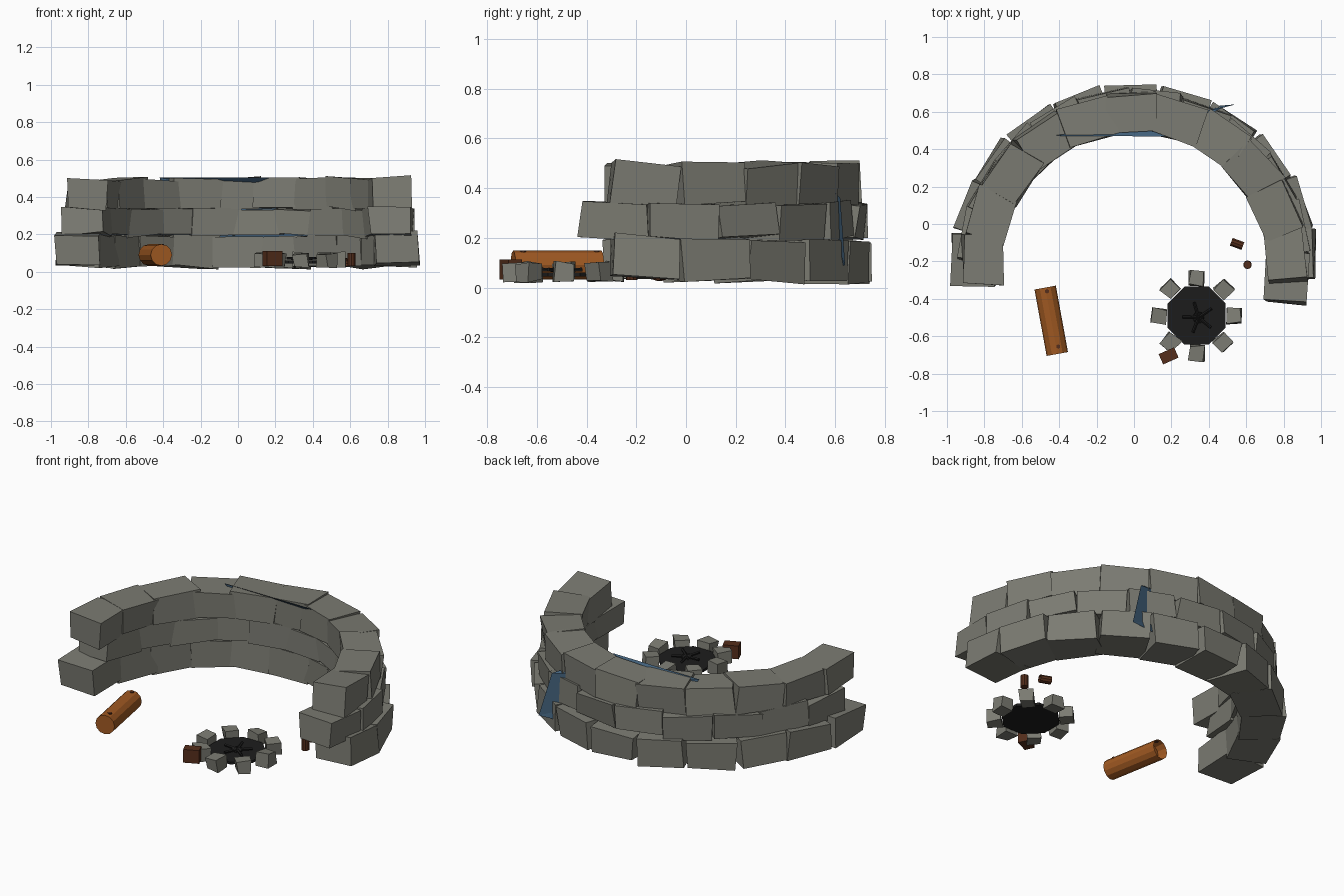
import bpy, bmesh, math, random
from mathutils import Vector, Matrix

if "Cube" in bpy.data.objects:
    bpy.data.objects.remove(bpy.data.objects["Cube"])

random.seed(11)


def mat(name, rgb):
    m = bpy.data.materials.new(name)
    m.diffuse_color = (*rgb, 1)
    m.use_nodes = True
    m.node_tree.nodes["Principled BSDF"].inputs["Base Color"].default_value = m.diffuse_color
    return m


STONE = mat("grey stone", (0.2, 0.2, 0.17))
BARK = mat("orange bark", (0.35, 0.1, 0.016))
BROWN = mat("dark brown", (0.09, 0.027, 0.011))
CHAR = mat("charcoal", (0.012, 0.012, 0.012))
BLUE = mat("blue cloth", (0.055, 0.12, 0.2))


def finish(bm, name, m, matrix=Matrix()):
    bmesh.ops.recalc_face_normals(bm, faces=bm.faces)
    me = bpy.data.meshes.new(name)
    bm.to_mesh(me)
    bm.free()
    me.materials.append(m)
    ob = bpy.data.objects.new(name, me)
    ob.matrix_world = matrix
    bpy.context.collection.objects.link(ob)
    return ob


def block(name, m, loc, size, rot=0, jitter=0.0, tilt=0.0):
    """Box with slightly knocked corners and a slight tilt."""
    bm = bmesh.new()
    bmesh.ops.create_cube(bm, size=1)
    for v in bm.verts:
        v.co = Vector([c * s + random.uniform(-jitter, jitter) for c, s in zip(v.co, size)])
    t = lambda: random.uniform(-tilt, tilt)
    mx = (Matrix.Translation(loc) @ Matrix.Rotation(rot + t(), 4, 'Z')
          @ Matrix.Rotation(t(), 4, 'X') @ Matrix.Rotation(t(), 4, 'Y'))
    return finish(bm, name, m, mx)


def rod(name, m, a, b, r, sides=10, open_end=False, turn=0.0):
    """Cylinder between two points; open_end hollows the end at b."""
    a, b = Vector(a), Vector(b)
    bm = bmesh.new()
    bmesh.ops.create_cone(bm, cap_ends=True, segments=sides, radius1=r, radius2=r,
                          depth=(b - a).length, matrix=Matrix.Rotation(turn, 4, 'Z'))
    if open_end:
        top = [f for f in bm.faces if f.normal.z > 0.9]
        bmesh.ops.inset_region(bm, faces=top, thickness=r * 0.1)
        bmesh.ops.translate(bm, verts=list({v for f in top for v in f.verts}),
                            vec=(0, 0, -r))
    q = (b - a).to_track_quat('Z', 'Y').to_matrix().to_4x4()
    return finish(bm, name, m, Matrix.Translation((a + b) / 2) @ q)


# Curved dry stone wall: three courses, the middle one shifted half a block
PITCH = math.radians(17.4)
for bottom, top, r0, r1, start in ((0.032, 0.195, 0.72, 0.957, -5.0),
                                   (0.195, 0.338, 0.71, 0.933, -13.2),
                                   (0.335, 0.497, 0.705, 0.913, -5.0)):
    for i in range(11):
        a = math.radians(start) + PITCH * (i + 0.5)
        r = (r0 + r1) / 2
        # The lowest stones dip a little towards the back and spread at the ends
        dip = 0.008 * (1 - 2 * math.sin(a)) if bottom < 0.1 else 0
        out = 0.015 * abs(math.cos(a)) if bottom < 0.1 else 0
        loc = ((r + out) * math.cos(a), -0.22 + r * math.sin(a), (bottom + top) / 2 + dip)
        block("wall_stone", STONE, loc, (r1 - r0, 0.272, top - bottom), a, 0.011, 0.055)

# Blue cloth caught in the wall
bm = bmesh.new()
cloth = [bm.verts.new(c) for c in ((-0.42, 0.472, 0.503), (0.16, 0.468, 0.505),
                                   (0.47, 0.62, 0.36), (0.545, 0.64, 0.09),
                                   (-0.14, 0.58, 0.08))]
for i in range(1, 4):
    bm.faces.new((cloth[0], cloth[i], cloth[i + 1]))
finish(bm, "blue_cloth", BLUE)

# Hollow log with two knots
rod("log", BARK, (-0.41, -0.695, 0.09), (-0.475, -0.34, 0.09), 0.058, 12, True)
for x, y in ((-0.405, -0.655), (-0.465, -0.36)):
    rod("log_knot", BROWN, (x, y, 0.14), (x, y, 0.149), 0.012, 6)

# Fire pit: charred bed, ring of stones, burnt sticks
PX, PY = 0.335, -0.49
rod("ash_bed", CHAR, (PX, PY, 0.045), (PX, PY, 0.06), 0.168, 8, turn=math.pi / 8)
for i in range(8):
    a = i * math.pi / 4
    block("fire_stone", STONE, (PX + 0.2 * math.cos(a), PY + 0.2 * math.sin(a), 0.062),
          (0.08, 0.078, 0.072), a, 0.007, 0.08)
for i in range(5):
    a = i * 1.25 + 0.6
    d = Vector((math.cos(a), math.sin(a), 0))
    c = Vector((PX + 0.01, PY - 0.01, 0.066))
    rod("burnt_stick", CHAR, c - d * 0.03, c + d * 0.085 + Vector((0, 0, 0.006)), 0.008, 5)

# Crate beside the fire and two small mugs
block("crate", BROWN, (0.185, -0.705, 0.072), (0.09, 0.06, 0.08), math.radians(24))
rod("standing_mug", BROWN, (0.607, -0.218, 0.03), (0.607, -0.218, 0.10), 0.023, 10, True)
rod("fallen_mug", BROWN, (0.52, -0.095, 0.05), (0.582, -0.118, 0.05), 0.023, 10, True)
